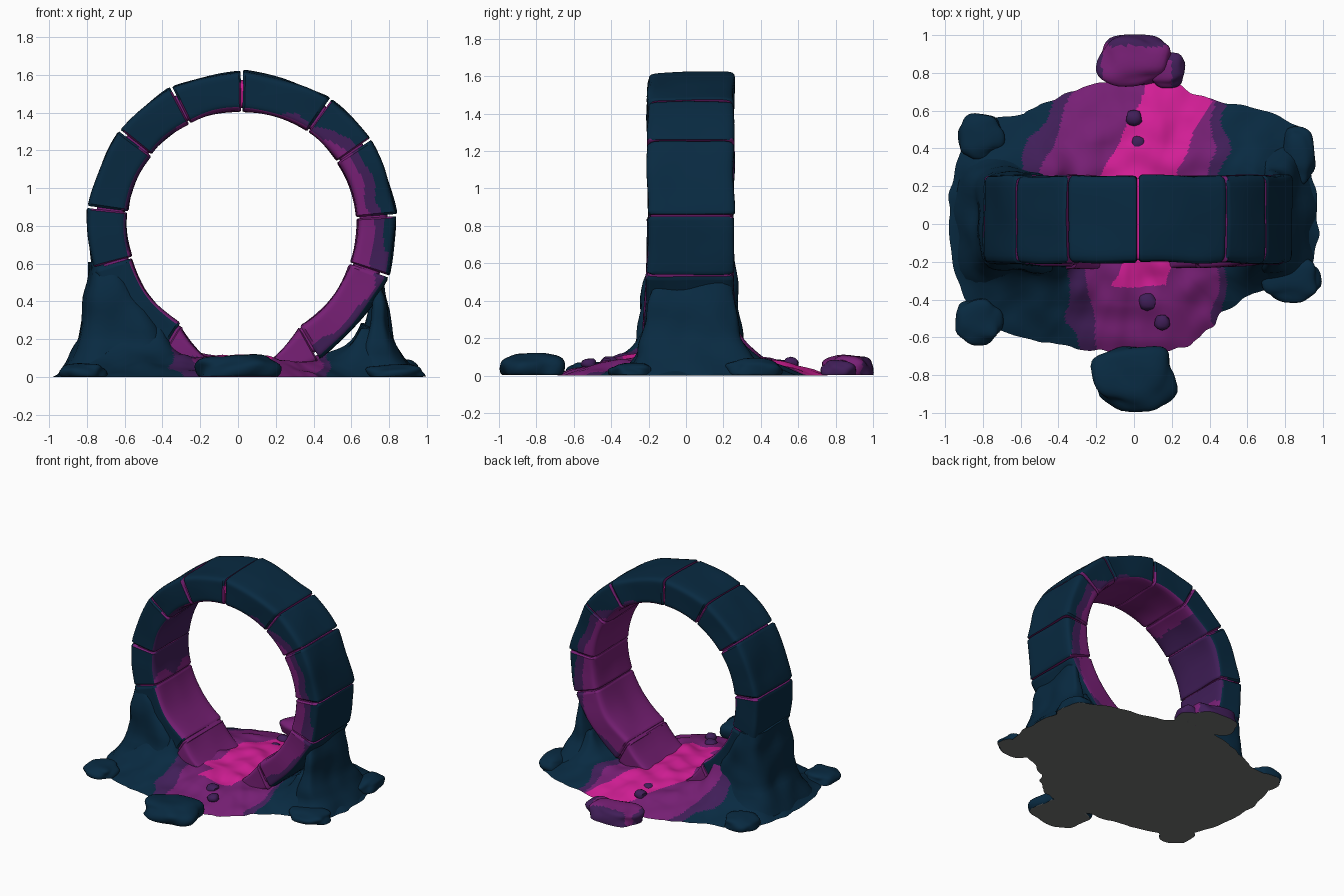
import bpy, bmesh, math
from mathutils import Vector, noise

if "Cube" in bpy.data.objects:
    bpy.data.objects.remove(bpy.data.objects["Cube"])

TEAL, DUSK, PURPLE, MAGENTA, GREY = range(5)
CX, CZ, R_IN, R_OUT = 0.02, 0.80, 0.61, 0.822


def material(name, rgb):
    m = bpy.data.materials.new(name)
    m.use_nodes = True
    m.diffuse_color = (*rgb, 1)
    m.node_tree.nodes["Principled BSDF"].inputs["Base Color"].default_value = (*rgb, 1)
    return m


MATS = [material("dark teal stone", (0.0025, 0.023, 0.053)),
        material("dusk purple stone", (0.052, 0.013, 0.098)),
        material("purple stone", (0.185, 0.014, 0.178)),
        material("magenta glow", (0.66, 0.013, 0.31)),
        material("grey underside", (0.17, 0.18, 0.175))]


def wobble(p, freq, amp):
    return noise.noise(Vector(p) * freq) * amp


def finish(name, bm, rule):
    """Colour faces by rule(centre, normal) and make the object."""
    bmesh.ops.recalc_face_normals(bm, faces=bm.faces)
    bm.normal_update()
    for f in bm.faces:
        c = f.calc_center_median()
        f.material_index = GREY if f.normal.z < -0.9 and c.z < 0.03 else rule(c, f.normal)
        f.smooth = True
    me = bpy.data.meshes.new(name)
    bm.to_mesh(me)
    bm.free()
    for m in MATS:
        me.materials.append(m)
    me.set_sharp_from_angle(angle=math.radians(40))
    ob = bpy.data.objects.new(name, me)
    bpy.context.collection.objects.link(ob)


def loft(bm, sections):
    """Skin closed sections of equal length and cap both ends."""
    rows = [[bm.verts.new(p) for p in s] for s in sections]
    n = len(rows[0])
    for a, b in zip(rows, rows[1:]):
        for i in range(n):
            bm.faces.new((a[i], a[(i + 1) % n], b[(i + 1) % n], b[i]))
    bm.faces.new(rows[0])
    bm.faces.new(rows[-1])


def squircle(n, power):
    """Rounded square reaching from -1 to 1."""
    pts = []
    for i in range(n):
        c, s = math.cos(math.tau * i / n), math.sin(math.tau * i / n)
        k = (abs(c) ** power + abs(s) ** power) ** (-1 / power)
        pts.append((c * k, s * k))
    return pts


# Ring of stone blocks
def ring_rule(c, n):
    dx, dz = c.x - CX, c.z - CZ
    r, a = math.hypot(dx, dz), math.degrees(math.atan2(dz, dx))
    if a < -90:
        a += 360
    radial = (n.x * dx + n.z * dz) / r
    along = (n.z * dx - n.x * dz) / r
    if abs(along) > 0.75:
        return PURPLE
    if radial < -0.6:
        return DUSK if 128 < a + wobble(c, 6, 14) < 190 else PURPLE
    if radial > 0.6 and a > -60:
        return TEAL
    u = (r - R_IN) / (R_OUT - R_IN) + wobble(c, 6, 0.3)
    if a < -60:
        reach = 1.2
    elif a < 90:
        reach = min(0.92, 0.86 - (a + 20) * 0.0095)
    else:
        reach = 0.9 if a > 238 else -0.2
    return PURPLE if u < reach - 0.2 else DUSK if u < reach + 0.12 else TEAL


def block(name, a0, a1, rule, inner=(R_IN, R_IN), shrink=0.0, rough=0.012):
    bm = bmesh.new()
    steps = max(8, int((a1 - a0) / 1.6))
    mid, sections = (a0 + a1) / 2, []
    for t in [0, 0.03] + [i / steps for i in range(1, steps)] + [0.97, 1]:
        a = math.radians(a0 + (a1 - a0) * t)
        flat = 1.0
        if not shrink:    # outer side is part arc, part straight chord
            half = math.radians(a1 - a0) / 2
            flat = 0.55 + 0.45 * math.cos(half) / math.cos(a - math.radians(mid))
        ri = inner[0] + (inner[1] - inner[0]) * t + shrink
        ro = R_OUT * flat - 3.5 * shrink
        low = max(0, -math.sin(a))
        y0, y1 = -0.205 - 0.03 * low + shrink, 0.255 - shrink
        k = 0.95 if t in (0, 1) and not shrink else 1.0
        sec = []
        for u, v in squircle(72, 10):
            r = (ri + ro) / 2 + u * k * (ro - ri) / 2
            y = (y0 + y1) / 2 + v * k * (y1 - y0) / 2
            p = Vector((CX + r * math.cos(a), y, CZ + r * math.sin(a)))
            d = wobble(p + Vector((mid, 0, 0)), 4, rough)
            p += Vector((math.cos(a) * d, d * v, math.sin(a) * d))
            p.z = max(p.z, 0.006)
            sec.append(p)
        sections.append(sec)
    loft(bm, sections)
    finish(name, bm, rule)


joints = [-60, -19, 4, 34, 55, 90, 117, 142, 173, 196, 238]
for i, (a0, a1) in enumerate(zip(joints, joints[1:])):
    block(f"ring_block_{i + 1}", a0 + 0.4, a1 - 0.4, ring_rule)
block("ring_stub_left", -80, -60.5, ring_rule, (0.74, 0.62))
block("ring_stub_right", 238.5, 256, ring_rule, (0.62, 0.73))
block("glowing_ring_core", -62, 240,
      lambda c, n: MAGENTA if abs(c.x - CX) < 0.08 else PURPLE, shrink=0.014, rough=0)


# Earth banked up against each leg: z, outer x, inner x, front y, back y
def mound(name, levels):
    bm = bmesh.new()
    sections = []
    for (za, *a), (zb, *b) in zip(levels, levels[1:]):
        for j in range(5 if (zb, *b) == levels[-1] else 4):
            t = j / 4
            xo, xi, yf, yb = [p + (q - p) * t for p, q in zip(a, b)]
            sec = []
            for u, v in squircle(48, 4):
                p = Vector(((xo + xi) / 2 + u * (xo - xi) / 2,
                            (yf + yb) / 2 + v * (yb - yf) / 2, za + (zb - za) * t))
                d = wobble(p, 6, 0.03)
                sec.append(p + Vector((d * (1 if xo > 0 else -1) * u, d * v, 0)))
            sections.append(sec)
    loft(bm, sections)
    finish(name, bm, lambda c, n: TEAL)


mound("right_leg_mound", [(0, -0.95, -0.25, -0.36, 0.40), (0.1, -0.90, -0.33, -0.29, 0.35),
                          (0.2, -0.85, -0.38, -0.255, 0.30), (0.35, -0.82, -0.46, -0.245, 0.275),
                          (0.5, -0.80, -0.57, -0.235, 0.265), (0.61, -0.80, -0.63, -0.21, 0.255)])
mound("left_leg_mound", [(0, 0.95, 0.60, -0.32, 0.42), (0.1, 0.87, 0.64, -0.26, 0.35),
                         (0.2, 0.82, 0.67, -0.235, 0.30), (0.35, 0.79, 0.70, -0.21, 0.27),
                         (0.50, 0.76, 0.71, -0.17, 0.24)])

# Ground: radius of the outline every 15 degrees
OUTLINE = [0.97, 0.98, 1.02, 0.87, 0.76, 0.77, 0.76, 0.77, 0.78, 0.82, 1.0, 0.99,
           0.98, 0.98, 0.97, 0.84, 0.74, 0.69, 0.68, 0.70, 0.70, 0.66, 0.72, 0.97]


def outline(a):
    i, f = divmod(a / 15, 1)
    i = int(i) % 24
    r = OUTLINE[i] * (1 - f) + OUTLINE[(i + 1) % 24] * f
    return r + wobble((math.cos(math.radians(a)), math.sin(math.radians(a)), 0), 9, 0.02)


def ground_height(x, y, t):
    flare = 0
    for x0, x1 in ((-0.82, -0.42), (0.65, 0.8)):
        d = math.hypot(max(x0 - x, 0, x - x1), max(-0.2 - y, 0, y - 0.25))
        flare += 0.24 * math.exp(-d / 0.075)
    return (1 - t ** 6) * (0.045 + 0.06 * (1 - t * t) + flare + wobble((x, y, 0), 7, 0.03))


def ground_rule(c, n):
    x, y = c.x + wobble(c, 5, 0.07), c.y + wobble(c + Vector((3, 1, 0)), 5, 0.05)
    half = 0.19 if y > -0.2 else 0.14
    if y > -0.33 and abs(x - 0.05 - 0.5 * max(0, y - 0.3)) < half and x < 0.40:
        return MAGENTA
    left = -0.5 + 0.5 * max(0, y - 0.3) if y > 0 else -0.22
    if left < x < 0.43:
        return PURPLE
    return DUSK if left - 0.12 < x < 0.48 else TEAL


bm = bmesh.new()
SPOKES, RINGS = 320, 80
rows = []
for j in range(1, RINGS + 1):
    t, row = j / RINGS, []
    for i in range(SPOKES):
        a = 360 * i / SPOKES
        r = outline(a) * t
        x, y = r * math.cos(math.radians(a)), r * math.sin(math.radians(a))
        row.append(bm.verts.new((x, y, ground_height(x, y, t))))
    rows.append(row)
for a, b in zip(rows, rows[1:]):
    for i in range(SPOKES):
        k = (i + 1) % SPOKES
        bm.faces.new((a[i], b[i], b[k], a[k]))
bm.faces.new(rows[0])
bm.faces.new(rows[-1])
finish("ground", bm, ground_rule)


# Boulders and pebbles
def rock(name, loc, size, rule, detail=4):
    bm = bmesh.new()
    bmesh.ops.create_icosphere(bm, subdivisions=detail, radius=1)
    for v in bm.verts:
        k = 1 + wobble(v.co + Vector(loc) * 9, 1.3, 0.22)
        p = [math.copysign(abs(c) ** 0.8, c) * k * s + o for c, s, o in zip(v.co, size, loc)]
        p[2] = max(p[2], 0.002)
        v.co = p
    finish(name, bm, rule)


def teal(c, n):
    return TEAL


def dusk(c, n):
    return DUSK


rock("front_boulder", (0.0, -0.815, 0.035), (0.215, 0.175, 0.09), teal)
rock("back_boulder", (0.0, 0.865, 0.03), (0.2, 0.14, 0.08),
     lambda c, n: DUSK if c.y + wobble(c, 8, 0.05) > 0.95 or c.x < -0.17 else PURPLE)
rock("back_side_boulder", (0.17, 0.82, 0.02), (0.1, 0.09, 0.06),
     lambda c, n: DUSK if c.x > 0.2 or c.y > 0.87 else PURPLE)
rock("right_front_boulder", (-0.82, -0.51, 0.02), (0.12, 0.12, 0.055), teal)
rock("left_front_boulder", (0.83, -0.29, 0.015), (0.155, 0.115, 0.05), teal)
rock("left_back_boulder", (0.87, 0.36, 0.025), (0.09, 0.15, 0.06), teal)
rock("right_back_boulder", (-0.81, 0.46, 0.02), (0.13, 0.12, 0.065), teal)
for i, (x, y, s) in enumerate([(0, 0.56, 0.042), (0.02, 0.43, 0.037), (0.07, -0.41, 0.047),
                               (0.15, -0.52, 0.04)]):
    rock(f"pebble_{i + 1}", (x, y, ground_height(x, y, 0.7)), (s, s, s * 0.7), dusk, 2)
